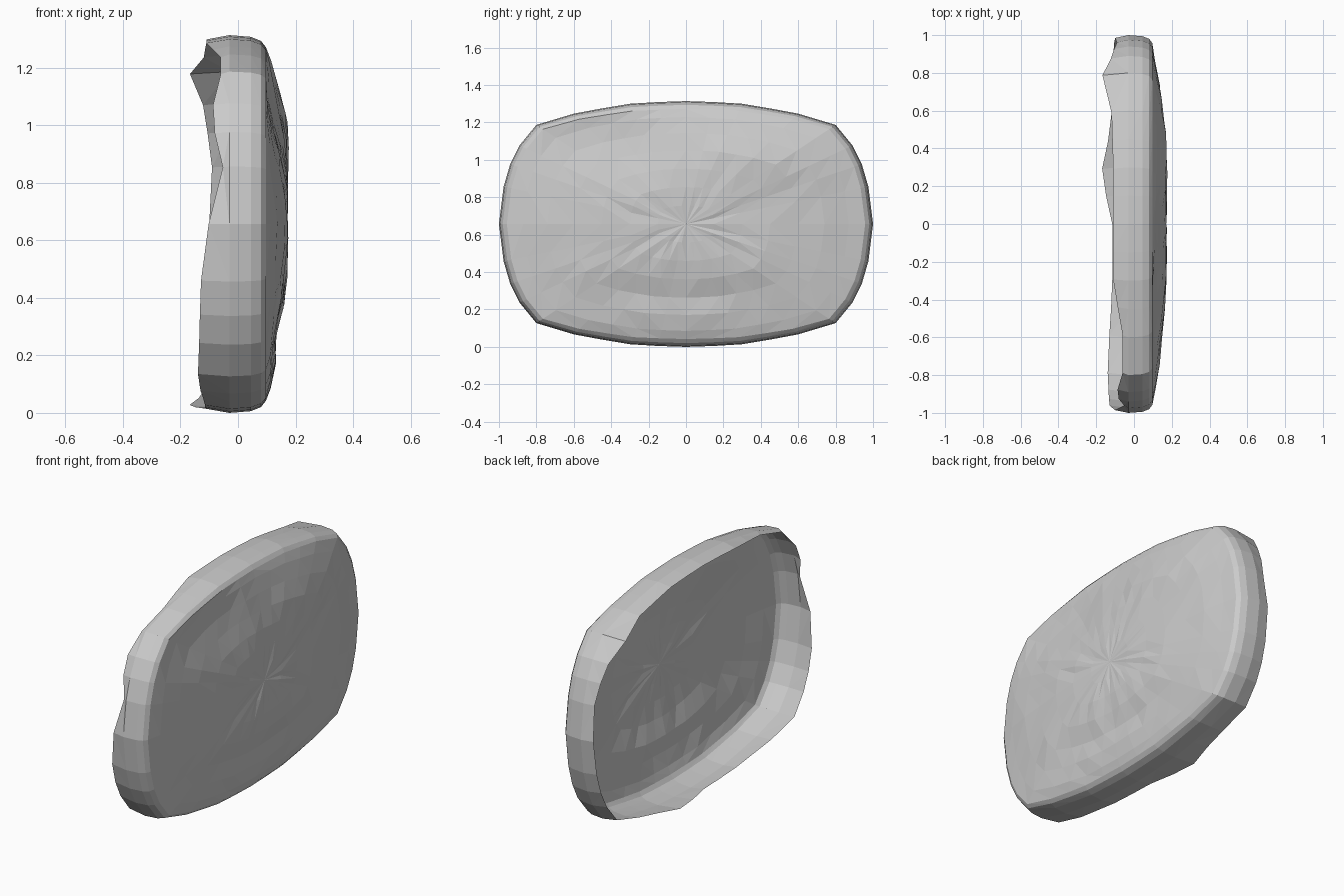
import bpy, bmesh, math, random

if "Cube" in bpy.data.objects:
    bpy.data.objects.remove(bpy.data.objects["Cube"])
random.seed(4)

# Quarter outline (y, z offset from centre), mirrored into a full rounded loop
quarter = [(1, 0), (.975, .2), (.94, .32), (.89, .42), (.8, .53), (.6, .59),
           (.45, .618), (.3, .643), (.15, .652), (0, .657)]
half = quarter + [(-y, z) for y, z in quarter[-2::-1]]
loop = half + [(y, -z) for y, z in half[-2:0:-1]]
N = len(loop)
ZC = .657

# Ragged open edge: (angle in degrees, x), anticlockwise from +y
ragged = [(0, -.10), (12, -.09), (25, -.12), (33, -.17), (42, -.12), (65, -.11),
          (118, -.11), (135, -.06), (150, -.06), (157, -.10), (168, -.05),
          (176, -.105), (183, -.10), (192, -.13), (205, -.135), (215, -.14),
          (240, -.115), (275, -.115), (291, -.18), (312, -.12), (335, -.11), (360, -.10)]


def edge_x(a):
    for (a0, x0), (a1, x1) in zip(ragged, ragged[1:]):
        if a0 <= a <= a1:
            return x0 + (x1 - x0) * (a - a0) / (a1 - a0)


def bump(y, z, cy, cz, sy, sz):
    return math.exp(-((y - cy) / sy) ** 2 - ((z - cz) / sz) ** 2)


# Domed face with an uneven, dented surface
def face_x(y, z, r):
    x = .095 + .077 * (1 - r ** 2.6)
    x -= .035 * bump(y, z, -.4, 1.06, .35, .14)
    x -= .02 * bump(y, z, 0, .28, .7, .08)
    x += .02 * bump(y, z, .4, 1.02, .4, .15)
    return min(.177, x + random.uniform(-.004, .004))


bm = bmesh.new()
rings = []

# Rim wall, from the ragged edge to the front shoulder
for x, inset in [(None, .015), (-.03, 0), (.045, .006), (.08, .02), (.097, .042)]:
    ring = []
    for y, z in loop:
        a = math.degrees(math.atan2(z, y)) % 360
        px = edge_x(a) if x is None else x
        d = math.hypot(y, z)
        k = 1 - inset / d
        ring.append(bm.verts.new((px, y * k, ZC + z * k)))
    rings.append(ring)

# Face rings shrinking to the middle
for s in (.87, .74, .6, .45, .3, .15):
    r = s / .96
    rings.append([bm.verts.new((face_x(y * s, ZC + z * s, r), y * s, ZC + z * s))
                  for y, z in loop])
centre = bm.verts.new((.17, 0, ZC))

for a, b in zip(rings, rings[1:]):
    for i in range(N):
        j = (i + 1) % N
        bm.faces.new((a[i], a[j], b[j], b[i]))
for i in range(N):
    bm.faces.new((rings[-1][i], rings[-1][(i + 1) % N], centre))

# Irregular low-poly facets
bmesh.ops.triangulate(bm, faces=bm.faces[:])
bm.normal_update()
if centre.normal.x < 0:
    bmesh.ops.reverse_faces(bm, faces=bm.faces[:])

mesh = bpy.data.meshes.new("shell_panel")
bm.to_mesh(mesh)
bm.free()
bpy.context.collection.objects.link(bpy.data.objects.new("shell_panel", mesh))
